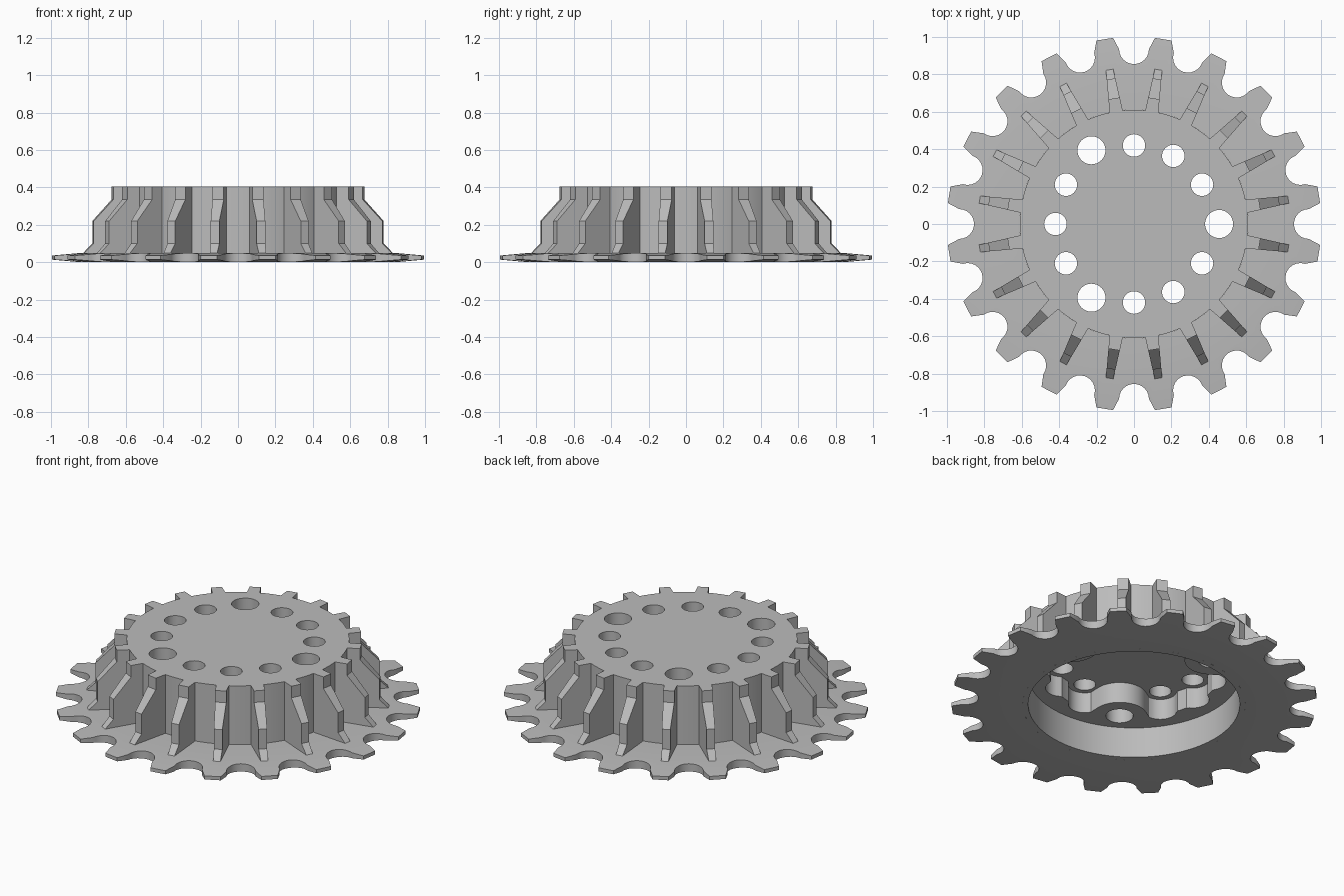
import bpy, bmesh
from math import sin, cos, pi, radians, sqrt, atan2, hypot, degrees
from mathutils import Matrix

cube = bpy.data.objects.get("Cube")
if cube:
    bpy.data.objects.remove(cube, do_unlink=True)

TEETH = 20
STEP = 2 * pi / TEETH

grey = bpy.data.materials.new("cast grey")
grey.use_nodes = True
grey.diffuse_color = (0.5, 0.5, 0.5, 1)
grey.node_tree.nodes["Principled BSDF"].inputs["Base Color"].default_value = (0.5, 0.5, 0.5, 1)


def make_object(name, bm):
    bmesh.ops.recalc_face_normals(bm, faces=bm.faces[:])
    mesh = bpy.data.meshes.new(name)
    bm.to_mesh(mesh)
    bm.free()
    obj = bpy.data.objects.new(name, mesh)
    bpy.context.collection.objects.link(obj)
    mesh.materials.append(grey)
    return obj


def smooth(obj, angle=25):
    bpy.ops.object.select_all(action='DESELECT')
    obj.select_set(True)
    bpy.context.view_layer.objects.active = obj
    bpy.ops.object.shade_smooth_by_angle(angle=radians(angle))


def bridge(bm, a, b):
    n = len(a)
    for i in range(n):
        bm.faces.new((a[i], a[(i + 1) % n], b[(i + 1) % n], b[i]))


def prism(bm, outline, z0, z1):
    low = [bm.verts.new((x, y, z0)) for x, y in outline]
    high = [bm.verts.new((x, y, z1)) for x, y in outline]
    bridge(bm, low, high)
    bm.faces.new(low)
    bm.faces.new(high)


def circle(cx, cy, r, n):
    return [(cx + r * cos(2 * pi * i / n), cy + r * sin(2 * pi * i / n)) for i in range(n)]


def cut(obj, cutter):
    mod = obj.modifiers.new("cut", 'BOOLEAN')
    mod.operation = 'DIFFERENCE'
    mod.solver = 'EXACT'
    mod.object = cutter
    bpy.context.view_layer.objects.active = obj
    bpy.ops.object.modifier_apply(modifier=mod.name)
    bpy.data.objects.remove(cutter, do_unlink=True)


# Toothed plate: round notches between teeth, thinning towards the tips
notch = [(0.995, -0.112)]
notch += [(0.935 - 0.08 * cos(radians(a)), 0.08 * sin(radians(a))) for a in range(-90, 91, 15)]
notch += [(0.995, 0.112)]
outline = []
for k in range(TEETH):
    for u, v in notch:
        outline.append((hypot(u, v), k * STEP + atan2(v, u)))

bm = bmesh.new()


def ring(radius_of, z_of):
    verts = []
    for r, a in outline:
        q = radius_of(r)
        verts.append(bm.verts.new((q * cos(a), q * sin(a), z_of(q))))
    return verts


def taper(r):
    return 0.014 * max(0.0, r - 0.84) / 0.16


rings = [ring(lambda r: 0.61, lambda r: 0.0),
         ring(lambda r: 0.84, lambda r: 0.0),
         ring(lambda r: r, taper),
         ring(lambda r: r, lambda r: 0.05 - taper(r)),
         ring(lambda r: 0.84, lambda r: 0.05),
         ring(lambda r: 0.61, lambda r: 0.05)]
for i, loop in enumerate(rings):
    bridge(bm, loop, rings[(i + 1) % len(rings)])
smooth(make_object("toothed_plate", bm))

# Hub: turned cup, open underneath
bm = bmesh.new()
profile = [(0.61, 0.405), (0.61, 0), (0.58, 0), (0.58, 0.185)]
loops = []
for r, z in profile:
    loops.append([bm.verts.new((x, y, z)) for x, y in circle(0, 0, r, 120)])
for a, b in zip(loops, loops[1:]):
    bridge(bm, a, b)
bm.faces.new(loops[0])
bm.faces.new(loops[-1])
hub = make_object("hub", bm)

# Scalloped pocket: lobes round the small holes, bosses round the large ones
holes = []
for k in range(12):
    large = k % 4 == 0
    holes.append((k * pi / 6, 0.455 if large else 0.42, 0.075 if large else 0.06, large))


def pocket_radius(a):
    r = 0.46
    for ha, d, _, large in holes:
        size = 0.15 if large else 0.09
        side = d * sin(a - ha)
        if cos(a - ha) > 0 and abs(side) < size:
            half = sqrt(size ** 2 - side ** 2)
            along = d * cos(a - ha)
            if large:
                return along - half
            r = max(r, along + half)
    return r


bm = bmesh.new()
angles = [2 * pi * (i + 0.5) / 240 for i in range(240)]
prism(bm, [(pocket_radius(a) * cos(a), pocket_radius(a) * sin(a)) for a in angles], 0.1, 0.31)
cut(hub, make_object("pocket_cutter", bm))

# Ring of bolt holes
bm = bmesh.new()
for a, d, r, _ in holes:
    prism(bm, circle(d * cos(a), d * sin(a), r, 32), 0.1, 0.5)
cut(hub, make_object("hole_cutter", bm))
smooth(hub)

# Ribs: radial fins that step outwards towards the plate
fin = [(0.595, 0.405), (0.68, 0.405), (0.68, 0.335), (0.785, 0.22),
       (0.785, 0.1), (0.84, 0.045), (0.595, 0.03)]


def half_width(r):
    return 0.036 - 0.016 * (r - 0.6) / 0.235


bm = bmesh.new()
for k in range(TEETH):
    turn = Matrix.Rotation((k + 0.5) * STEP, 4, 'Z')
    sides = []
    for s in (-1, 1):
        verts = [bm.verts.new((r, s * half_width(r), z)) for r, z in fin]
        bmesh.ops.transform(bm, matrix=turn, verts=verts)
        bm.faces.new(verts)
        sides.append(verts)
    bridge(bm, *sides)
make_object("ribs", bm)
